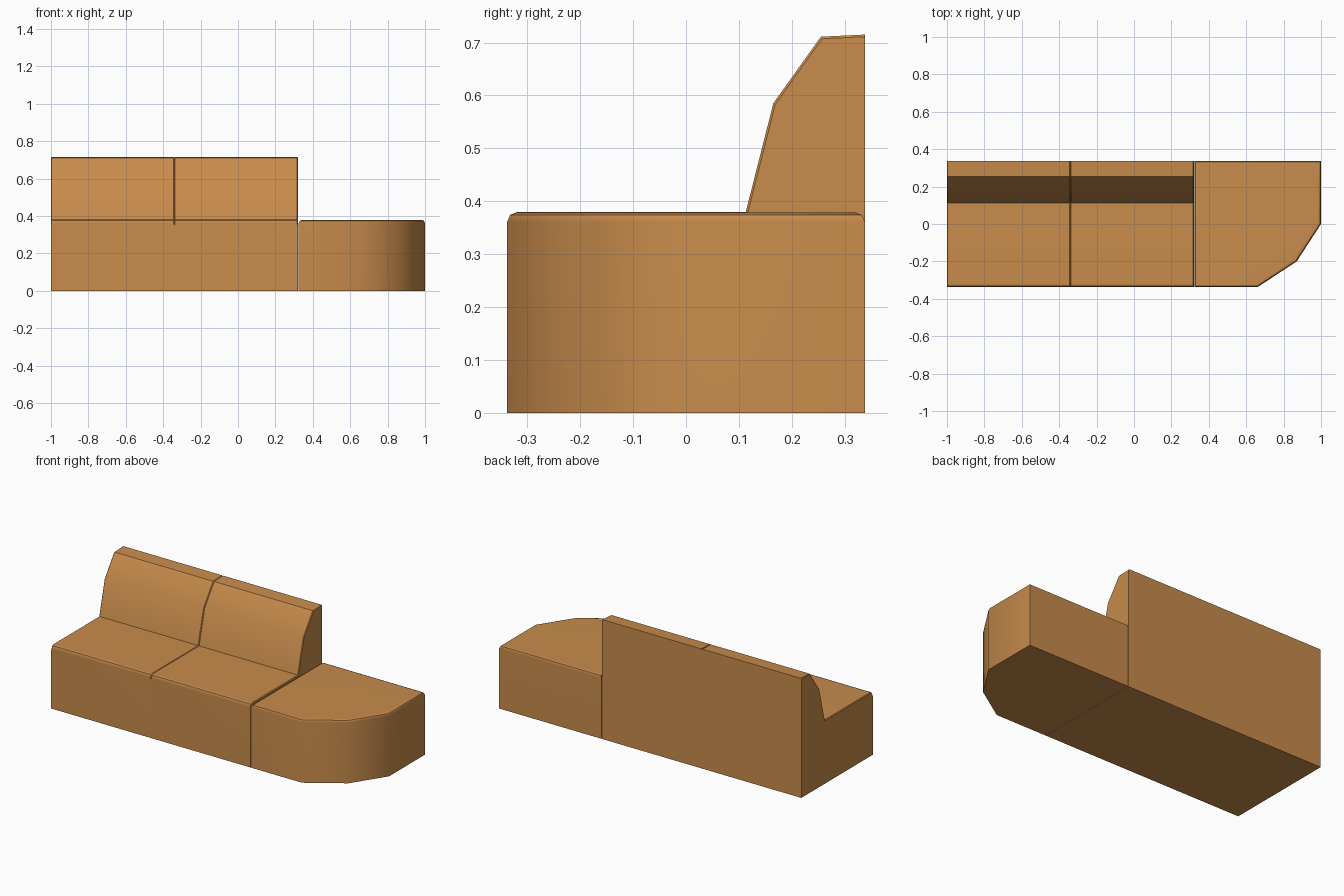
import bpy
import bmesh
from math import radians

cube = bpy.data.objects.get("Cube")
if cube:
    bpy.data.objects.remove(cube, do_unlink=True)

# Upholstery colour
COLOUR = (0.58, 0.262, 0.072, 1.0)
fabric = bpy.data.materials.new("tan_upholstery")
fabric.use_nodes = True
fabric.diffuse_color = COLOUR
shader = fabric.node_tree.nodes["Principled BSDF"]
shader.inputs["Base Color"].default_value = COLOUR
shader.inputs["Roughness"].default_value = 0.8

HALF_DEPTH = 0.338
SEAT = 0.38


def extruded(points, vector):
    """Closed solid made by sweeping a flat outline along a vector."""
    bm = bmesh.new()
    face = bm.faces.new([bm.verts.new(p) for p in points])
    swept = bmesh.ops.extrude_face_region(bm, geom=[face])
    verts = [g for g in swept["geom"] if isinstance(g, bmesh.types.BMVert)]
    bmesh.ops.translate(bm, verts=verts, vec=vector)
    bmesh.ops.recalc_face_normals(bm, faces=bm.faces)
    return bm


def chamfer(bm, edges, width, segments):
    bmesh.ops.bevel(bm, geom=edges, offset=width, segments=segments,
                    profile=0.5, affect='EDGES')


def finish(bm, name):
    bmesh.ops.recalc_face_normals(bm, faces=bm.faces)
    mesh = bpy.data.meshes.new(name)
    bm.to_mesh(mesh)
    bm.free()
    mesh.materials.append(fabric)
    obj = bpy.data.objects.new(name, mesh)
    bpy.context.collection.objects.link(obj)
    bpy.ops.object.select_all(action='DESELECT')
    obj.select_set(True)
    bpy.context.view_layer.objects.active = obj
    bpy.ops.object.shade_smooth_by_angle(angle=radians(36))
    weighted = obj.modifiers.new("Weighted normals", 'WEIGHTED_NORMAL')
    weighted.keep_sharp = True


# Seat and backrest side profile, (y, z)
PROFILE = [(-HALF_DEPTH, 0), (HALF_DEPTH, 0), (HALF_DEPTH, 0.715),
           (0.255, 0.711), (0.165, 0.585), (0.113, SEAT),
           (-0.318, SEAT), (-0.331, 0.375), (-HALF_DEPTH, 0.36)]


def seat_module(name, left, right):
    bm = extruded([(left, y, z) for y, z in PROFILE], (right - left, 0, 0))
    # Soften the end outline, leaving base, back and front upright crisp
    seams = []
    for e in bm.edges:
        a, b = (v.co for v in e.verts)
        plain = (min(a.z, b.z) < 0.01
                 or min(a.y, b.y) > HALF_DEPTH - 0.01)
        if abs(a.x - b.x) < 0.001 and not plain:
            seams.append(e)
    chamfer(bm, seams, 0.004, 1)
    finish(bm, name)


seat_module("right_seat", -1.0, -0.34)
seat_module("middle_seat", -0.34, 0.32)

# Backless end seat with a faceted front corner
OUTLINE = [(0.324, -HALF_DEPTH), (0.66, -HALF_DEPTH), (0.87, -0.2),
           (1.0, 0.0), (1.0, HALF_DEPTH), (0.324, HALF_DEPTH)]
HEIGHT = 0.379
bm = extruded([(x, y, 0) for x, y in OUTLINE], (0, 0, HEIGHT))
rim = [e for e in bm.edges if all(v.co.z > HEIGHT - 0.01 for v in e.verts)]
chamfer(bm, rim, 0.018, 2)
finish(bm, "left_end_seat")
